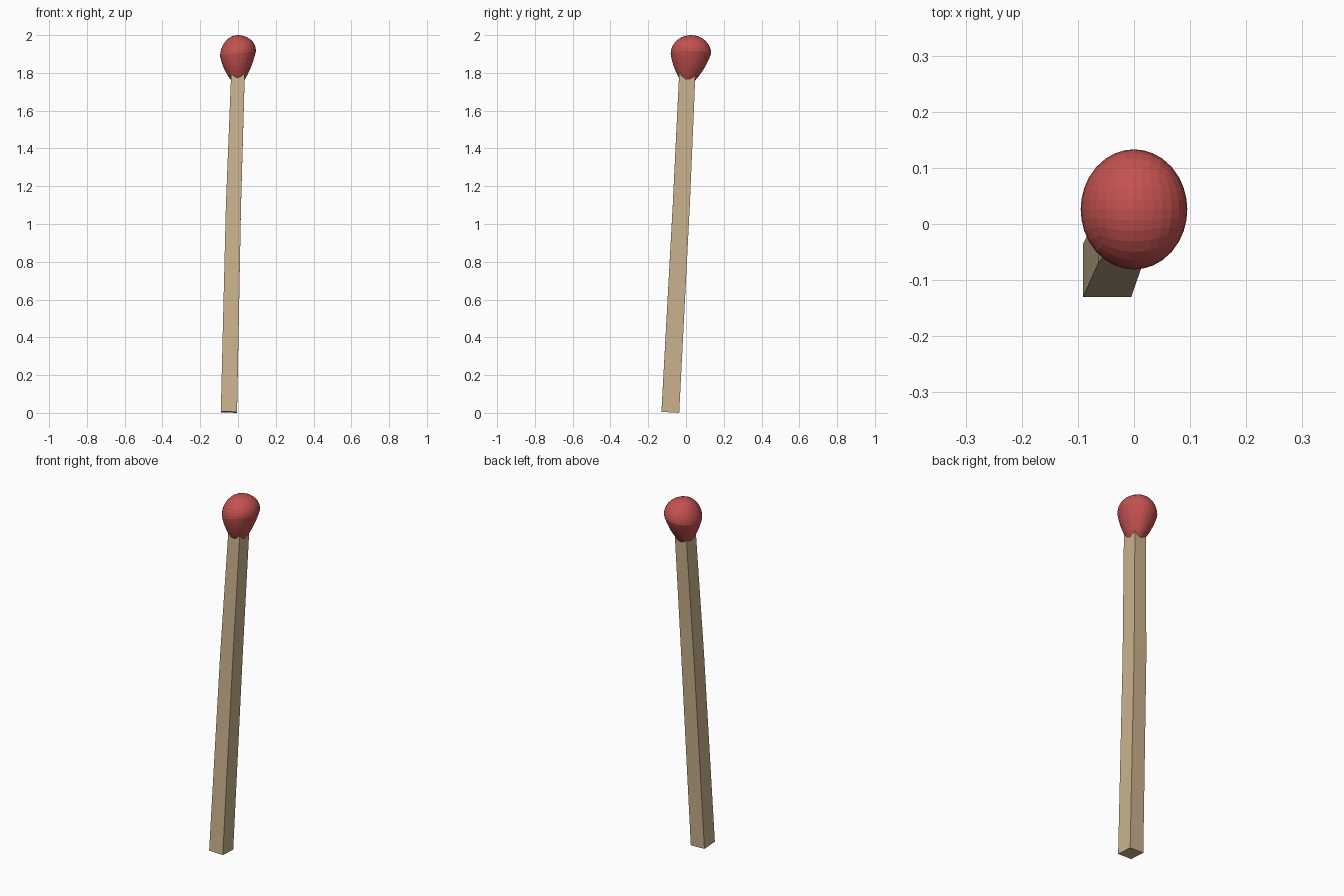
import bpy, bmesh
from mathutils import Vector

if "Cube" in bpy.data.objects:
    bpy.data.objects.remove(bpy.data.objects["Cube"])


def material(name, rgb):
    m = bpy.data.materials.new(name)
    m.diffuse_color = (*rgb, 1)
    m.use_nodes = True
    m.node_tree.nodes["Principled BSDF"].inputs["Base Color"].default_value = m.diffuse_color
    return m


def make_object(name, bm, mat):
    bmesh.ops.recalc_face_normals(bm, faces=bm.faces[:])
    me = bpy.data.meshes.new(name)
    bm.to_mesh(me)
    bm.free()
    me.materials.append(mat)
    ob = bpy.data.objects.new(name, me)
    bpy.context.collection.objects.link(ob)
    return ob


wood = material("pale wood", (0.60, 0.45, 0.27))
red = material("match red", (0.55, 0.085, 0.08))

# Stick: slightly bent, tapering square bar (centre x, y, z, half width x, y)
sections = [(-0.048, -0.083, 0.004, 0.043, 0.047),
            (-0.024, -0.025, 1.10, 0.040, 0.045),
            (0.0, 0.007, 1.80, 0.036, 0.043)]
bm = bmesh.new()
rings = []
for cx, cy, z, hx, hy in sections:
    ring = []
    for sx, sy in ((-1, -1), (1, -1), (1, 1), (-1, 1)):
        # cross-sections stay square to the leaning axis
        ring.append(bm.verts.new((cx + sx * hx, cy + sy * hy,
                                  z - 0.03 * sx * hx - 0.055 * sy * hy)))
    rings.append(ring)
for a, b in zip(rings, rings[1:]):
    for i in range(4):
        j = (i + 1) % 4
        bm.faces.new((a[i], a[j], b[j], b[i]))
bm.faces.new(rings[0][::-1])
bm.faces.new(rings[-1])
make_object("stick", bm, wood)

# Head: rounded cube pulled into a lopsided teardrop over the stick end
bm = bmesh.new()
bmesh.ops.create_cube(bm, size=2)
bmesh.ops.subdivide_edges(bm, edges=bm.edges[:], cuts=7, use_grid_fill=True)
for v in bm.verts:
    x, y, z = v.co
    # evenly spread cube-to-sphere mapping
    d = Vector((x * (1 - y*y/2 - z*z/2 + y*y*z*z/3) ** 0.5,
                y * (1 - z*z/2 - x*x/2 + z*z*x*x/3) ** 0.5,
                z * (1 - x*x/2 - y*y/2 + x*x*y*y/3) ** 0.5))
    taper = 1 + 0.35 * min(d.z, 0)
    height = 0.098 if d.z > 0 else 0.165
    v.co = (0.095 * d.x * taper,
            0.026 + 0.018 * min(d.z, 0) + 0.107 * d.y * taper,
            1.902 + height * d.z + 0.014 * d.x * (1 - d.z * d.z))
make_object("head", bm, red)
